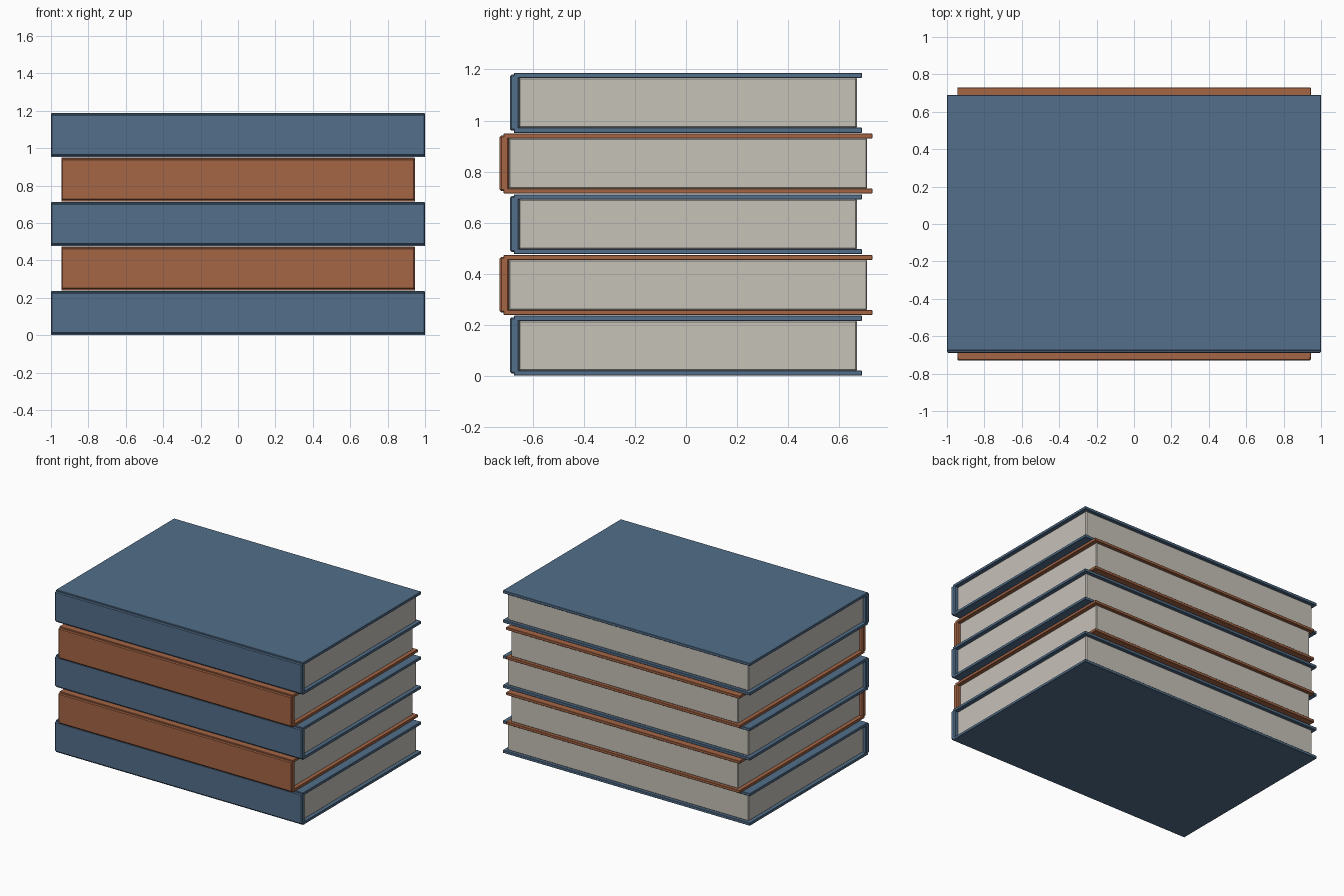
import bpy

if "Cube" in bpy.data.objects:
    bpy.data.objects.remove(bpy.data.objects["Cube"])


def material(name, rgb):
    m = bpy.data.materials.new(name)
    lin = [((c / 255 + 0.055) / 1.055) ** 2.4 for c in rgb]
    m.diffuse_color = (*lin, 1)
    m.use_nodes = True
    m.node_tree.nodes["Principled BSDF"].inputs["Base Color"].default_value = m.diffuse_color
    return m


blue = material("blue cover", (82, 110, 138))
rust = material("rust cover", (165, 101, 69))
paper = material("paper", (198, 194, 185))


def box(name, x, y0, y1, z0, z1, mat, bevel):
    """Box centred on x with half width x and lightly bevelled edges."""
    bpy.ops.mesh.primitive_cube_add(size=1, location=(0, (y0 + y1) / 2, (z0 + z1) / 2))
    o = bpy.context.object
    o.name = name
    o.scale = (2 * x, y1 - y0, z1 - z0)
    bpy.ops.object.transform_apply(location=False, rotation=False, scale=True)
    o.data.materials.append(mat)
    b = o.modifiers.new("soft edges", 'BEVEL')
    b.width = bevel
    b.segments = 1


PITCH, HEIGHT, BOARD = 0.238, 0.235, 0.02

# Five stacked books, alternating blue and rust
for i in range(5):
    z = i * PITCH
    x, y, mat = ((1.0, 0.69, blue), (0.945, 0.73, rust))[i % 2]
    n = i + 1
    # lower and upper cover boards
    box(f"bottom_cover_{n}", x, -y + 0.015, y, z, z + BOARD, mat, 0.002)
    box(f"top_cover_{n}", x, -y + 0.015, y, z + HEIGHT - BOARD, z + HEIGHT, mat, 0.002)
    # spine along the front
    box(f"spine_{n}", x, -y, -y + 0.037, z + 0.009, z + HEIGHT - 0.007, mat, 0.006)
    # page block, set back from the three open edges
    box(f"pages_{n}", x - 0.025, -y + 0.035, y - 0.02,
        z + BOARD - 0.001, z + HEIGHT - BOARD + 0.001, paper, 0.005)
